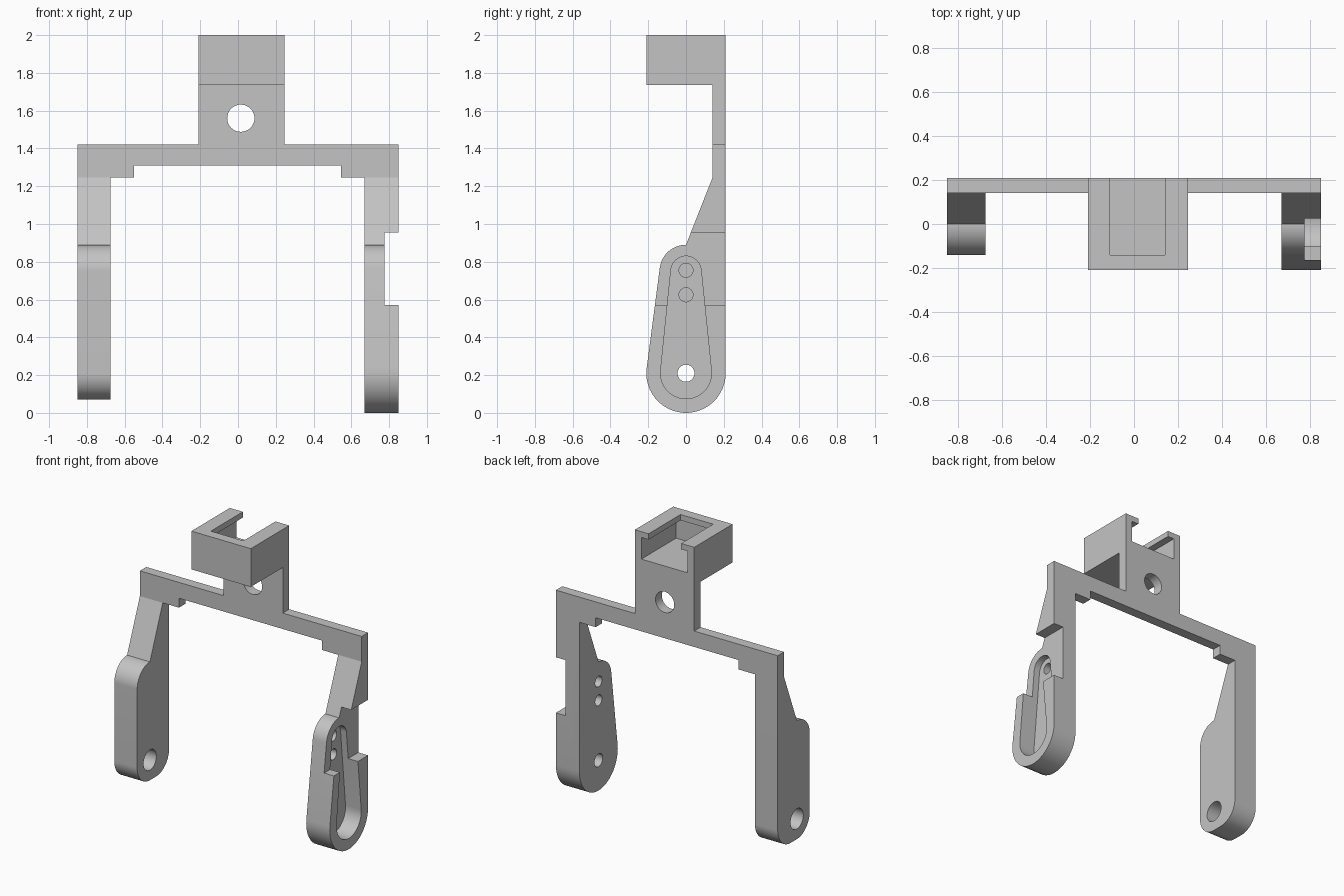
import bpy, bmesh, math
from mathutils import Vector

if "Cube" in bpy.data.objects:
    bpy.data.objects.remove(bpy.data.objects["Cube"], do_unlink=True)

grey = bpy.data.materials.new("plain grey")
grey.use_nodes = True
grey.diffuse_color = (0.55, 0.55, 0.55, 1)
grey.node_tree.nodes["Principled BSDF"].inputs["Base Color"].default_value = (0.55, 0.55, 0.55, 1)


def prism(name, profile, axis, lo, hi):
    """Extrude a 2D profile along x (profile in y, z) or y (profile in x, z)."""
    def place(p, t):
        return (t, p[0], p[1]) if axis == "x" else (p[0], t, p[1])
    bm = bmesh.new()
    face = bm.faces.new([bm.verts.new(place(p, lo)) for p in profile])
    out = bmesh.ops.extrude_face_region(bm, geom=[face])
    moved = [v for v in out["geom"] if isinstance(v, bmesh.types.BMVert)]
    shift = Vector(place((0, 0), hi - lo))
    bmesh.ops.translate(bm, verts=moved, vec=shift)
    bmesh.ops.recalc_face_normals(bm, faces=bm.faces)
    mesh = bpy.data.meshes.new(name)
    bm.to_mesh(mesh)
    bm.free()
    mesh.materials.append(grey)
    obj = bpy.data.objects.new(name, mesh)
    bpy.context.collection.objects.link(obj)
    return obj


def rect(a0, a1, b0, b1):
    return [(a0, b0), (a1, b0), (a1, b1), (a0, b1)]


def arc(a, b, r, start, end, steps=24):
    angles = [math.radians(start + (end - start) * i / steps) for i in range(steps + 1)]
    return [(a + r * math.cos(t), b + r * math.sin(t)) for t in angles]


def circle(a, b, r):
    return arc(a, b, r, 0, 360, 40)[:-1]


def finish(obj, cutters=()):
    """Cut the part, remove the cutters and keep its edges crisp."""
    bpy.ops.object.select_all(action="DESELECT")
    bpy.context.view_layer.objects.active = obj
    obj.select_set(True)
    for cutter in cutters:
        mod = obj.modifiers.new("cut", "BOOLEAN")
        mod.operation, mod.solver, mod.object = "DIFFERENCE", "EXACT", cutter
        bpy.ops.object.modifier_apply(modifier=mod.name)
        bpy.data.objects.remove(cutter, do_unlink=True)
    bpy.ops.object.shade_smooth_by_angle(angle=math.radians(25))


PIVOT, TOP = 0.21, 0.75          # heights of the lower and upper arc centres
BACK, INNER = 0.21, 0.14         # back and front of the thin frame
SHOULDER = 1.245


def lean(big, small):
    return math.degrees(math.asin((big - small) / (TOP - PIVOT)))


# Crossbar with corner steps and the upright plate
frame = prism("crossbar_and_plate", [
    (-0.85, SHOULDER), (-0.55, SHOULDER), (-0.55, 1.31), (0.545, 1.31),
    (0.545, SHOULDER), (0.85, SHOULDER), (0.85, 1.42), (0.245, 1.42),
    (0.245, 1.735), (-0.21, 1.735), (-0.21, 1.42), (-0.85, 1.42)], "y", INNER, BACK)
finish(frame, [prism("plate_hole", circle(0.015, 1.56, 0.072), "y", 0, 0.4)])

# Holder on top, open at the back, with an overhanging lip
holder = prism("top_holder", rect(-0.21, 0.245, 1.735, 2.0), "y", -0.21, BACK)
finish(holder, [
    prism("holder_cavity", rect(-0.16, 0.195, 1.81, 1.96), "y", -0.17, 0.3),
    prism("holder_slot", rect(-0.11, 0.14, 1.85, 2.1), "y", -0.14, 0.3)])

# Plain right leg with a pivot hole
shoulder = [(BACK, SHOULDER), (INNER, SHOULDER)]
right_leg = prism("right_leg", arc(0, TOP, 0.14, 90, 180)
                  + arc(0, PIVOT, 0.14, 180, 270)
                  + arc(BACK - 0.14, PIVOT, 0.14, 270, 360) + shoulder,
                  "x", -0.85, -0.675)
finish(right_leg, [prism("pivot_hole", circle(0, PIVOT, 0.07), "x", -1, -0.5)])

# Left leg: tapered outline, side notch, teardrop pocket and screw holes
tilt = lean(0.21, 0.14)
left_leg = prism("left_leg", arc(0, TOP, 0.14, 90, 180 - tilt)
                 + arc(0, PIVOT, 0.21, 180 - tilt, 360) + shoulder,
                 "x", 0.67, 0.85)
tilt = lean(0.135, 0.08)
pocket = (arc(0, TOP, 0.08, tilt, 180 - tilt)
          + arc(0, PIVOT, 0.135, 180 - tilt, 360 + tilt))
cutters = [prism("notch", rect(-0.5, 0.5, 0.57, 0.955), "x", 0.775, 1),
           prism("pocket", pocket, "x", 0.73, 1.1)]
for z, r in ((PIVOT, 0.045), (0.625, 0.037), (0.755, 0.037)):
    cutters.append(prism("screw_hole", circle(0, z, r), "x", 0.5, 1.2))
finish(left_leg, cutters)
